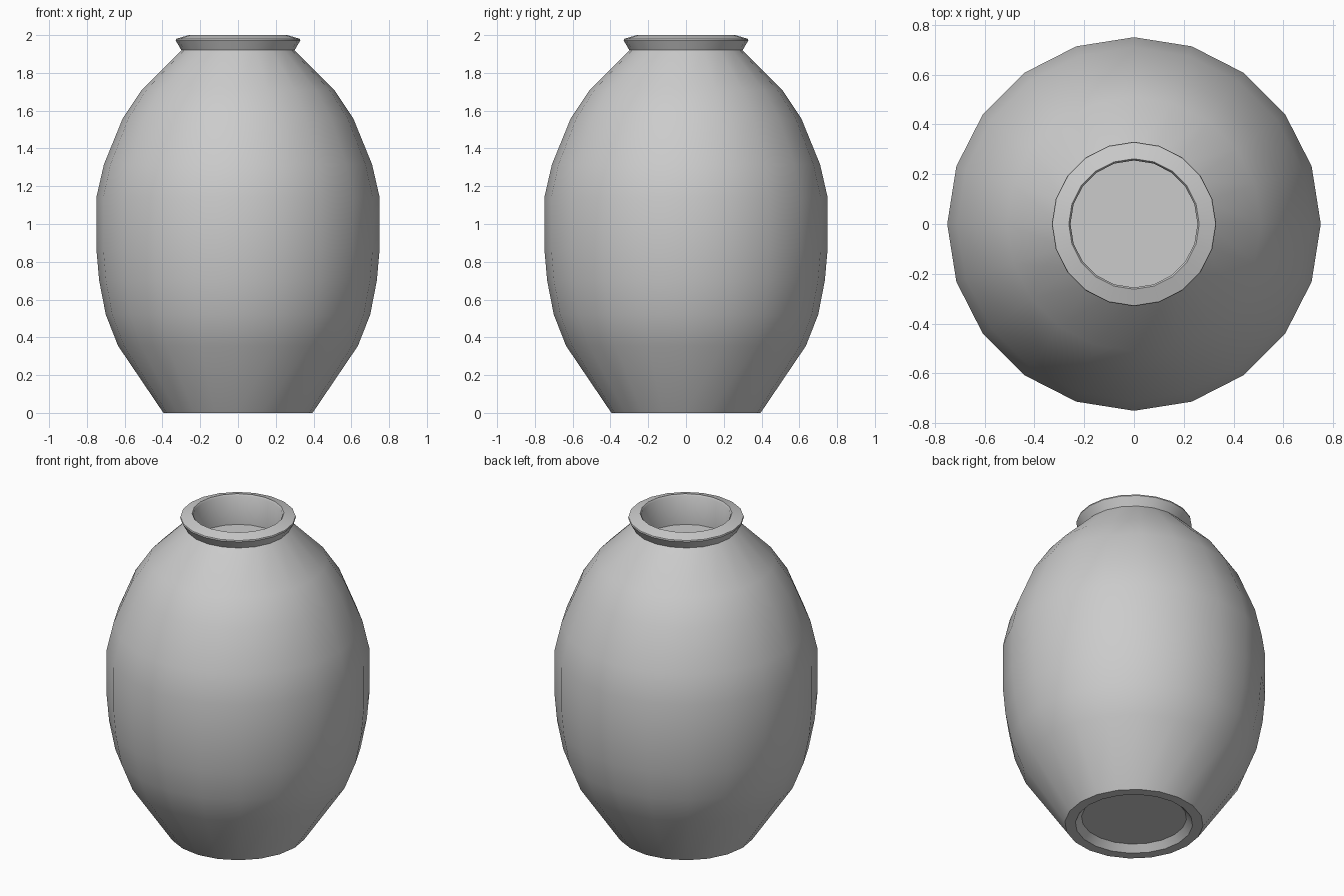
import bpy
import math

if "Cube" in bpy.data.objects:
    bpy.data.objects.remove(bpy.data.objects["Cube"])

SIDES = 20


def lathe(name, profile, angle=35):
    """Revolve (radius, z) points around z; zero radius closes to a pole."""
    verts, rings, faces = [], [], []
    for r, z in profile:
        if r == 0:
            rings.append([len(verts)] * SIDES)
            verts.append((0, 0, z))
        else:
            rings.append(list(range(len(verts), len(verts) + SIDES)))
            for i in range(SIDES):
                a = 2 * math.pi * i / SIDES
                verts.append((r * math.cos(a), r * math.sin(a), z))
    for lo, hi in zip(rings, rings[1:]):
        for i in range(SIDES):
            j = (i + 1) % SIDES
            quad = [lo[i], lo[j], hi[j], hi[i]]
            faces.append(list(dict.fromkeys(quad)))
    mesh = bpy.data.meshes.new(name)
    mesh.from_pydata(verts, [], faces)
    ob = bpy.data.objects.new(name, mesh)
    bpy.context.collection.objects.link(ob)
    bpy.ops.object.select_all(action='DESELECT')
    ob.select_set(True)
    bpy.context.view_layer.objects.active = ob
    bpy.ops.object.shade_smooth_by_angle(angle=math.radians(angle))
    return ob


# Whole vase as one turned profile, from the foot recess up and into the neck
foot = [(0, 0.04), (0.30, 0.04), (0.335, 0), (0.395, 0)]
body = [(0.635, 0.355), (0.70, 0.52), (0.735, 0.70), (0.75, 0.87), (0.75, 1.14),
        (0.71, 1.315), (0.61, 1.56), (0.51, 1.71), (0.30, 1.92)]
rim = [(0.33, 1.972), (0.328, 1.98), (0.262, 2.0), (0.255, 1.99)]
neck_inside = [(0.255, 1.81), (0, 1.81)]
lathe("vase", foot + body + rim + neck_inside)
